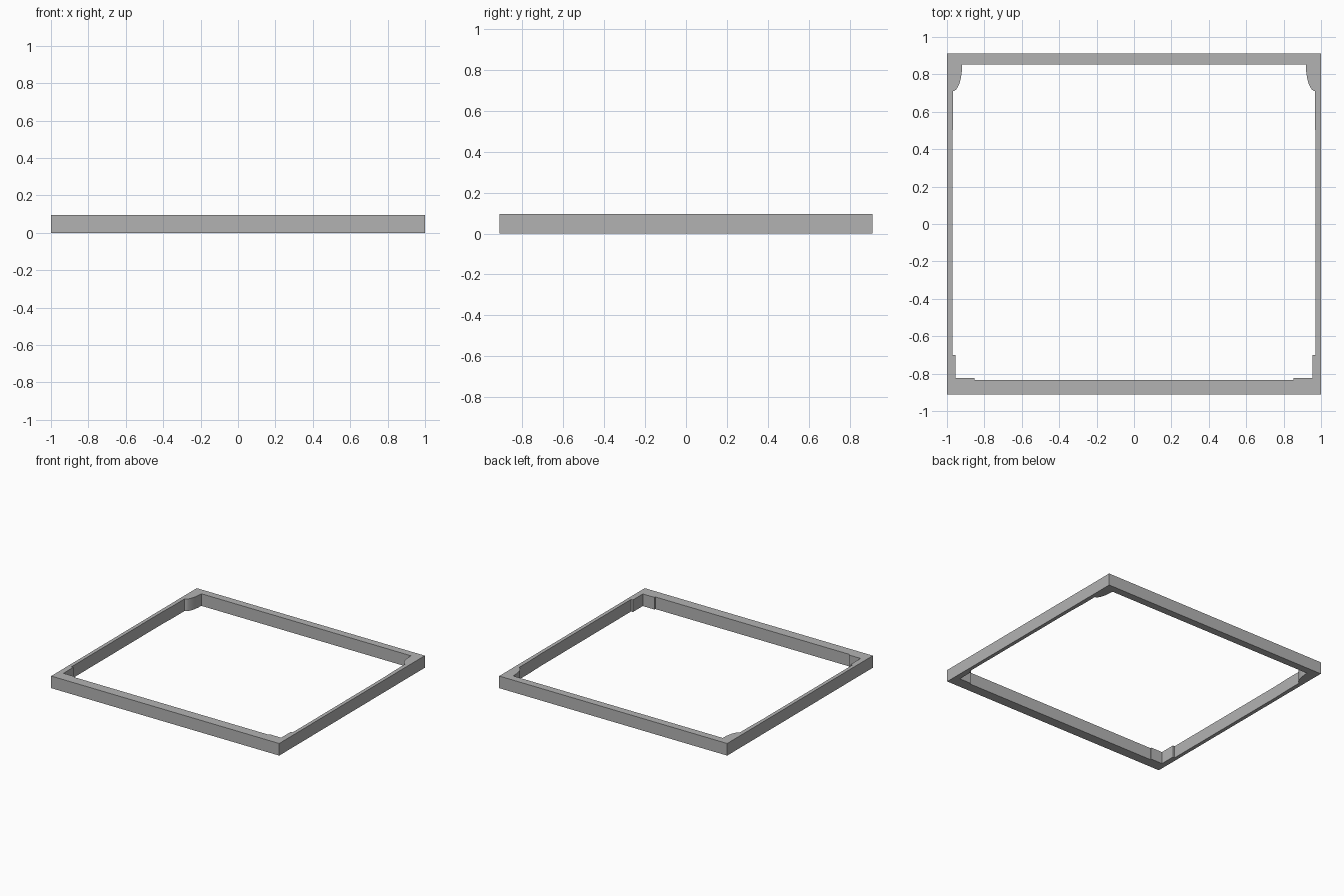
import bpy, bmesh, math

cube = bpy.data.objects.get("Cube")
if cube:
    bpy.data.objects.remove(cube)

HALF_DEPTH, HEIGHT = 0.912, 0.096

grey = bpy.data.materials.new("plain grey")
grey.use_nodes = True
colour = (0.45, 0.45, 0.45, 1)
grey.diffuse_color = colour
grey.node_tree.nodes["Principled BSDF"].inputs["Base Color"].default_value = colour

# Left half of the frame, seen from above: outer edge first
outline = [(0, -HALF_DEPTH), (1, -HALF_DEPTH), (1, HALF_DEPTH), (0, HALF_DEPTH)]

# Rounded bulge in the back corner
back_y, side_x, bulge_width, bulge_length = 0.853, 0.967, 0.048, 0.142
outline.append((0, back_y))
steps = 12
for i in range(steps + 1):
    a = math.pi / 2 * i / steps
    outline.append((side_x - bulge_width * math.cos(a), back_y - bulge_length * math.sin(a)))

# Slight thinning of the side rail, then the stepped front corner
outline += [(side_x, 0.57), (0.971, 0.44), (0.971, -0.70),
            (0.955, -0.70), (0.955, -0.823), (0.853, -0.823),
            (0.853, -0.833), (0, -0.833)]

# Raise the outline into a solid and leave the mirror seam open
bm = bmesh.new()
base = bm.faces.new([bm.verts.new((x, y, 0)) for x, y in outline])
raised = bmesh.ops.extrude_face_region(bm, geom=[base], use_keep_orig=True)
bmesh.ops.translate(bm, vec=(0, 0, HEIGHT),
                    verts=[v for v in raised["geom"] if isinstance(v, bmesh.types.BMVert)])
seam = [f for f in bm.faces if all(abs(v.co.x) < 1e-5 for v in f.verts)]
bmesh.ops.delete(bm, geom=seam, context="FACES")
bmesh.ops.recalc_face_normals(bm, faces=bm.faces)
mesh = bpy.data.meshes.new("frame")
bm.to_mesh(mesh)
bm.free()
mesh.materials.append(grey)

frame = bpy.data.objects.new("frame", mesh)
bpy.context.collection.objects.link(frame)
mirror = frame.modifiers.new("mirror", "MIRROR")
mirror.use_clip = True

# Smooth the bulges and keep every corner sharp
bpy.ops.object.select_all(action="DESELECT")
frame.select_set(True)
bpy.context.view_layer.objects.active = frame
bpy.ops.object.shade_smooth_by_angle(angle=math.radians(30))
